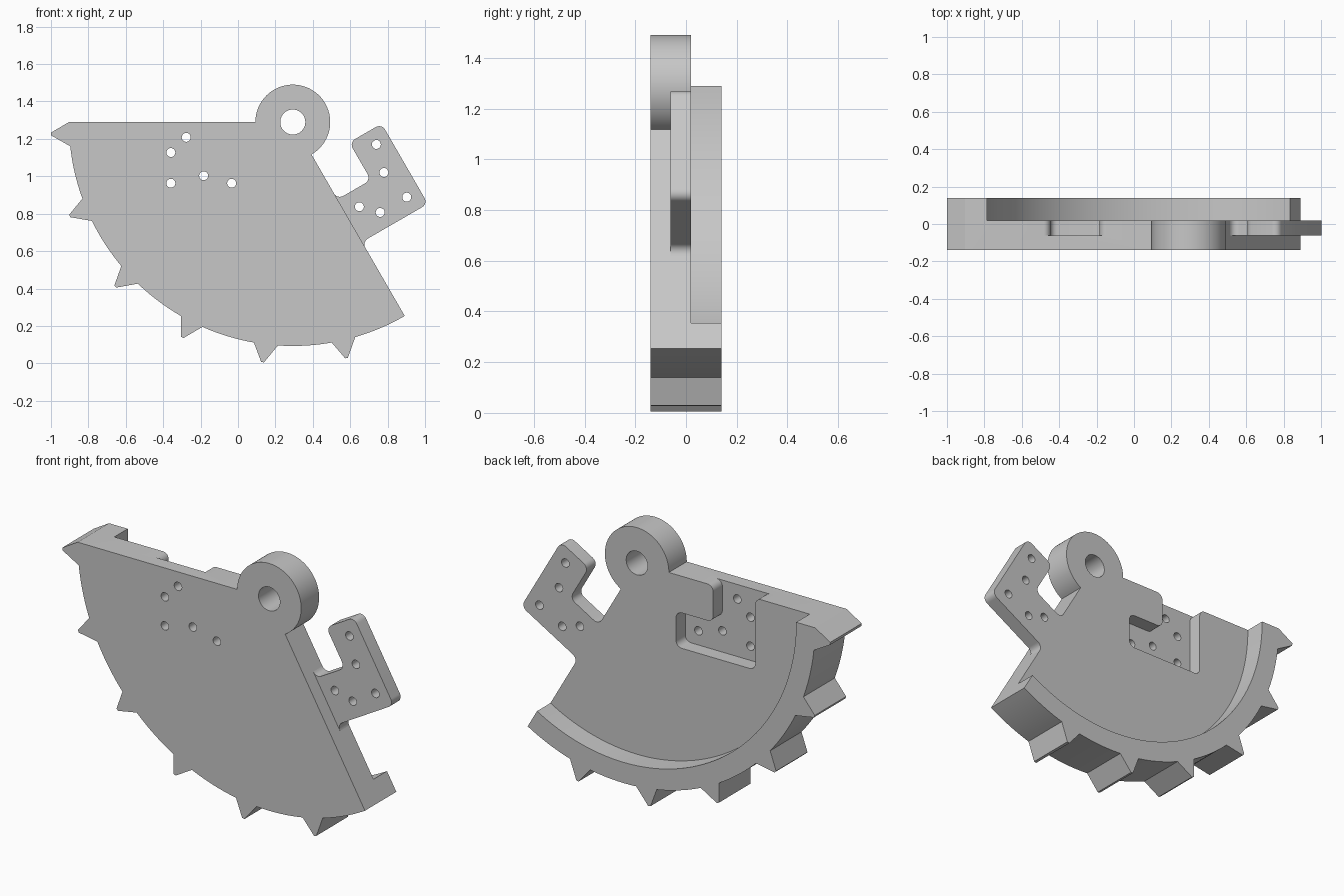
import bpy, bmesh
from math import cos, sin, radians, pi
from mathutils import Vector

cube = bpy.data.objects.get("Cube")
if cube:
    bpy.data.objects.remove(cube, do_unlink=True)

HUB = Vector((0.293, 1.29))          # pivot that every arc is centred on
RIM, TIP, RIM_INNER, HUB_R = 1.197, 1.294, 1.08, 0.2
FRONT, STEP, FACE, BACK = -0.14, -0.062, 0.02, 0.14

grey = bpy.data.materials.new("light_grey")
grey.use_nodes = True
colour = (0.57, 0.57, 0.57, 1)
grey.diffuse_color = colour
grey.node_tree.nodes["Principled BSDF"].inputs["Base Color"].default_value = colour


def polar(r, deg, centre=HUB):
    return centre + Vector((cos(radians(deg)), sin(radians(deg)))) * r


def arc(r, start, end, steps, centre=HUB):
    return [polar(r, start + (end - start) * i / steps, centre) for i in range(steps + 1)]


def circle(r, steps, centre=HUB):
    return arc(r, 0, 360, steps, centre)[:-1]


def prism(name, outline, y0, y1):
    """Extrude an x-z outline from y0 to y1."""
    bm = bmesh.new()
    face = bm.faces.new([bm.verts.new((p.x, y0, p.y)) for p in outline])
    grown = bmesh.ops.extrude_face_region(bm, geom=[face])["geom"]
    moved = [v for v in grown if isinstance(v, bmesh.types.BMVert)]
    bmesh.ops.translate(bm, verts=moved, vec=(0, y1 - y0, 0))
    bmesh.ops.recalc_face_normals(bm, faces=bm.faces)
    mesh = bpy.data.meshes.new(name)
    bm.to_mesh(mesh)
    bm.free()
    mesh.materials.append(grey)
    obj = bpy.data.objects.new(name, mesh)
    bpy.context.collection.objects.link(obj)
    return obj


def cut(obj, outline, y0, y1):
    """Subtract a prism from obj."""
    tool = prism("cutter", outline, y0, y1)
    tool.hide_render = True
    mod = obj.modifiers.new("cut", "BOOLEAN")
    mod.operation, mod.solver, mod.object = "DIFFERENCE", "EXACT", tool
    bpy.context.view_layer.objects.active = obj
    bpy.ops.object.modifier_apply(modifier=mod.name)
    bpy.data.objects.remove(tool, do_unlink=True)


def rounded(points, r, steps=6):
    """Round every inner corner of an open right-angled path."""
    path = []
    for a, b, c in zip(points, points[1:], points[2:]):
        to_a, to_c = (a - b).normalized() * r, (c - b).normalized() * r
        centre = b + to_a + to_c
        for i in range(steps + 1):
            t = i / steps * pi / 2
            path.append(centre - to_c * cos(t) - to_a * sin(t))
    return path


def place(points, deg):
    """Map (along edge, away from edge) points to the sector edge at this angle."""
    along = polar(1, deg, Vector((0, 0)))
    away = Vector((-along.y, along.x))
    return [HUB + along * p.x + away * p.y for p in points]


# Hook-shaped joint, shared by the tab and the pocket
hook = rounded([Vector(p) for p in (
    (0.4, 0), (0.477, 0), (0.477, 0.207), (0.245, 0.207),
    (0.245, 0.407), (0.74, 0.407), (0.74, 0), (0.82, 0))], 0.036)
screw_spots = [Vector(p) for p in (
    (0.57, 0.082), (0.652, 0.163), (0.652, 0.327), (0.477, 0.287), (0.327, 0.327))]

# Sector body: hub, straight edges and toothed rim in one outline
outline = arc(HUB_R, -60, 180, 64)
for k in range(6):
    a = 180 + 20 * k
    outline += [polar(RIM, a), polar(TIP, a + 2.5), polar(TIP, a + 3.15)]
    outline += arc(RIM, a + 6.2, a + 20, 10)[:(11 if k == 5 else 10)]
body = prism("toothed_sector", outline, FRONT, BACK)

# Recess behind the rim, pivot hole, pocket and screw holes
cut(body, circle(RIM_INNER, 180), FACE, 0.3)
cut(body, circle(0.067, 40), -0.3, 0.3)
drop = Vector((0, -0.06))
pocket = [hook[0] + drop] + hook + [hook[-1] + drop]
cut(body, place(pocket, 180), STEP, 0.1)
for spot in place(screw_spots, 180):
    cut(body, circle(0.024, 20, spot), -0.3, 0.1)

# Tab on the opposite edge
tab = prism("hooked_tab", place(hook, -60), STEP, FACE)
for spot in place(screw_spots, -60):
    cut(tab, circle(0.024, 20, spot), -0.3, 0.3)

# Smooth curved walls, crisp edges
for obj in (body, tab):
    bpy.ops.object.select_all(action="DESELECT")
    obj.select_set(True)
    bpy.context.view_layer.objects.active = obj
    bpy.ops.object.shade_smooth_by_angle(angle=radians(25))
